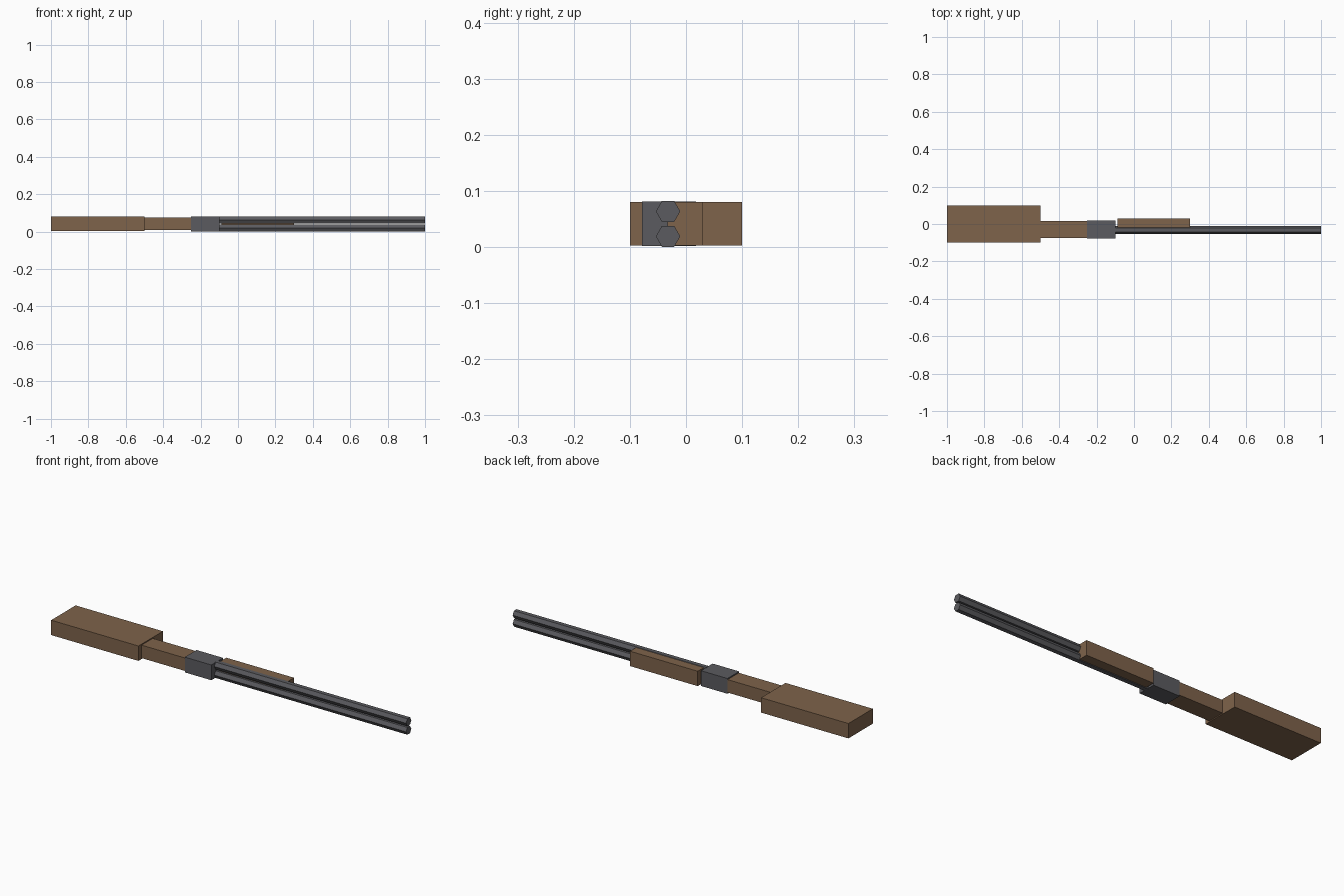
import bpy
import bmesh
from math import cos, sin, pi

cube = bpy.data.objects.get("Cube")
if cube:
    bpy.data.objects.remove(cube, do_unlink=True)


def material(name, rgb):
    mat = bpy.data.materials.new(name)
    mat.use_nodes = True
    mat.diffuse_color = (*rgb, 1)
    mat.node_tree.nodes["Principled BSDF"].inputs["Base Color"].default_value = (*rgb, 1)
    return mat


wood = material("walnut_wood", (0.21, 0.125, 0.07))
steel = material("dark_steel", (0.105, 0.105, 0.115))


def extrude_along_x(name, profile, x0, x1, mat):
    """Solid made by sweeping a (y, z) profile from x0 to x1."""
    bm = bmesh.new()
    face = bm.faces.new([bm.verts.new((x0, y, z)) for y, z in profile])
    result = bmesh.ops.extrude_face_region(bm, geom=[face], use_keep_orig=True)
    moved = [v for v in result["geom"] if isinstance(v, bmesh.types.BMVert)]
    bmesh.ops.translate(bm, verts=moved, vec=(x1 - x0, 0, 0))
    bmesh.ops.recalc_face_normals(bm, faces=bm.faces)
    mesh = bpy.data.meshes.new(name)
    bm.to_mesh(mesh)
    bm.free()
    mesh.materials.append(mat)
    obj = bpy.data.objects.new(name, mesh)
    bpy.context.collection.objects.link(obj)
    return obj


def block(name, x, y, z, mat):
    profile = [(y[0], z[0]), (y[1], z[0]), (y[1], z[1]), (y[0], z[1])]
    return extrude_along_x(name, profile, x[0], x[1], mat)


# Wooden furniture and steel receiver
block("stock", (-1, -0.5), (-0.1, 0.1), (0.003, 0.08), wood)
block("grip", (-0.5, -0.25), (-0.075, 0.017), (0.008, 0.075), wood)
block("receiver", (-0.25, -0.098), (-0.078, 0.018), (0.002, 0.081), steel)
block("fore_end", (-0.088, 0.3), (-0.033, 0.03), (0.003, 0.08), wood)

# Pair of six-sided barrels, stacked in z
radius = 0.0217
for name, z in (("lower_barrel", 0.019), ("upper_barrel", 0.0635)):
    hexagon = [(-0.032 + radius * cos(k * pi / 3), z + radius * sin(k * pi / 3))
               for k in range(6)]
    extrude_along_x(name, hexagon, -0.1, 1, steel)
